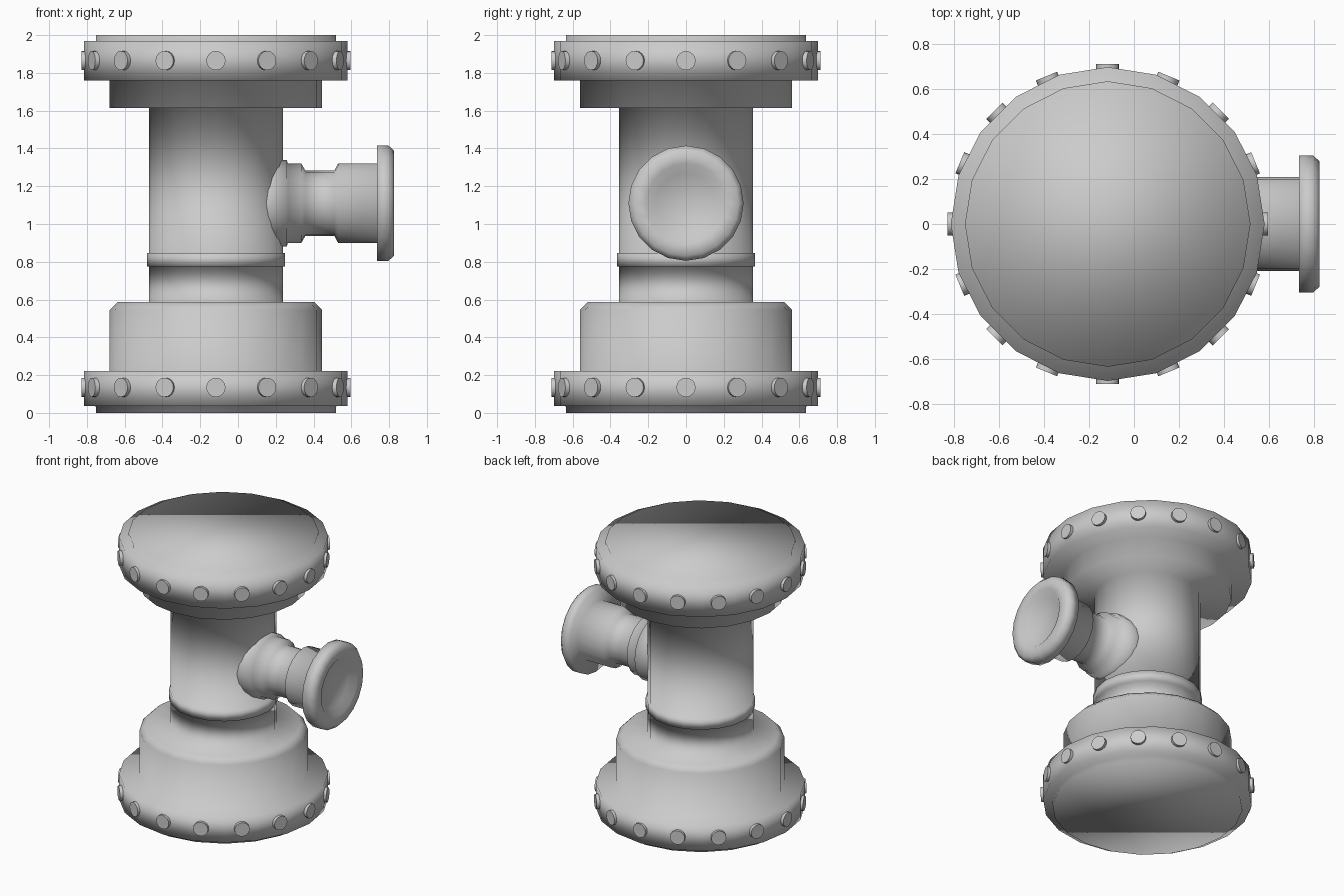
import bpy, bmesh, math
from mathutils import Matrix, Vector

if "Cube" in bpy.data.objects:
    bpy.data.objects.remove(bpy.data.objects["Cube"])

AXIS_X = -0.117          # centre line of the vertical pipe
SIDES = 20


def finish(name, bm, matrix=Matrix()):
    """Turn a bmesh into a smooth shaded object."""
    bmesh.ops.recalc_face_normals(bm, faces=bm.faces)
    for f in bm.faces:
        f.smooth = True
    me = bpy.data.meshes.new(name)
    bm.to_mesh(me)
    bm.free()
    me.transform(matrix)
    ob = bpy.data.objects.new(name, me)
    bpy.context.collection.objects.link(ob)
    return ob


def lathe(name, profile, matrix, sides=SIDES):
    """Spin (radius, height) points around z, closing both ends with caps."""
    bm = bmesh.new()
    rings = []
    for r, h in profile:
        rings.append([bm.verts.new((r * math.cos(2 * math.pi * i / sides),
                                    r * math.sin(2 * math.pi * i / sides), h))
                      for i in range(sides)])
    for a, b in zip(rings, rings[1:]):
        for i in range(sides):
            j = (i + 1) % sides
            bm.faces.new((a[i], a[j], b[j], b[i]))
    bm.faces.new(rings[0])
    bm.faces.new(rings[-1])
    return finish(name, bm, matrix)


# Vertical pipe with end flanges, collars and a raised band
lathe("main_pipe", [
    (0.635, 0.0), (0.635, 0.035), (0.698, 0.037), (0.698, 0.222),
    (0.562, 0.222), (0.562, 0.545), (0.52, 0.587), (0.354, 0.587),
    (0.354, 0.775), (0.365, 0.775), (0.365, 0.847), (0.354, 0.847),
    (0.354, 1.615), (0.562, 1.615), (0.562, 1.76), (0.698, 1.76),
    (0.698, 1.968), (0.635, 1.97), (0.635, 2.0),
], Matrix.Translation((AXIS_X, 0, 0)))

# Side outlet with stepped sleeve, rounded lip and shallow recess
lathe("side_outlet", [
    (0.228, 0.05), (0.228, 0.26), (0.21, 0.262), (0.21, 0.335),
    (0.173, 0.357), (0.173, 0.51), (0.21, 0.53), (0.21, 0.735),
    (0.305, 0.735), (0.305, 0.797), (0.278, 0.826), (0.21, 0.826),
    (0.157, 0.785),
], Matrix.Translation((0, 0, 1.11)) @ Matrix.Rotation(math.pi / 2, 4, 'Y'))

# Rings of bolts around both flanges
for name, z in (("lower_bolts", 0.135), ("upper_bolts", 1.865)):
    bm = bmesh.new()
    for i in range(16):
        turn = (Matrix.Translation((AXIS_X, 0, z))
                @ Matrix.Rotation(i * math.pi / 8, 4, 'Z')
                @ Matrix.Translation((0.675, 0, 0))
                @ Matrix.Rotation(math.pi / 2, 4, 'Y'))
        bmesh.ops.create_cone(bm, cap_ends=True, segments=16, radius1=0.051,
                              radius2=0.051, depth=0.074, matrix=turn)
    ob = finish(name, bm)
    bpy.context.view_layer.objects.active = ob
    bpy.ops.object.select_all(action='DESELECT')
    ob.select_set(True)
    bpy.ops.object.shade_smooth_by_angle(angle=math.radians(40))
